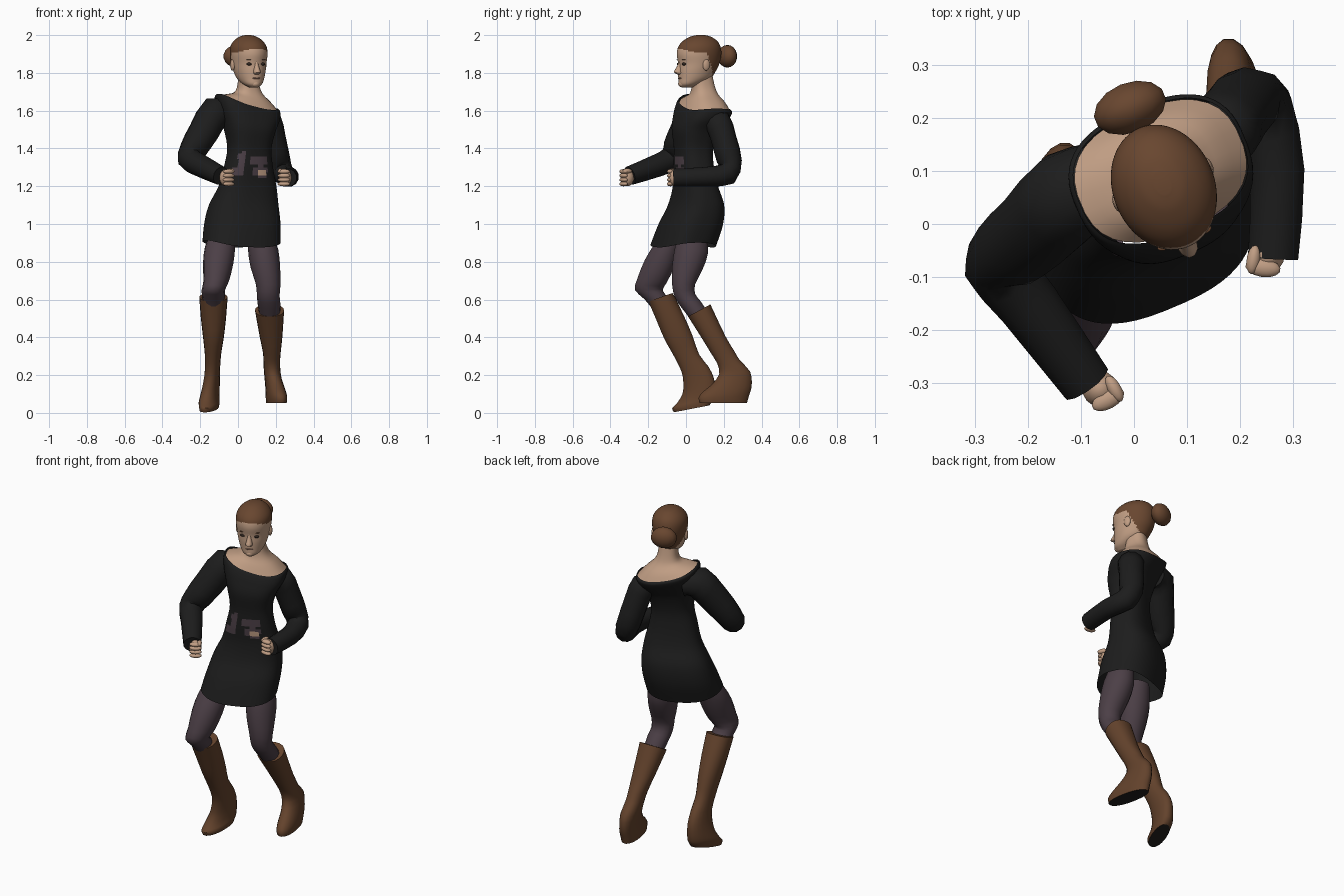
import bpy, bmesh, math
from mathutils import Vector, Matrix

old = bpy.data.objects.get("Cube")
if old:
    bpy.data.objects.remove(old, do_unlink=True)


def material(name, *rgb):
    m = bpy.data.materials.new(name)
    m.use_nodes = True
    m.diffuse_color = (*rgb, 1)
    m.node_tree.nodes["Principled BSDF"].inputs["Base Color"].default_value = (*rgb, 1)
    return m


BLACK = material("black cloth", .012, .012, .012)
TIGHTS = material("plum tights", .072, .05, .062)
LEATHER = material("brown leather", .125, .055, .025)
HAIR = material("brown hair", .14, .062, .029)
SKIN = material("skin", .53, .34, .23)
SOLE = material("dark sole", .015, .013, .012)
EYE = material("dark eye", .03, .02, .015)
LIP = material("lip", .38, .21, .15)


def finish(name, bm, mats, rule=None, angle=50):
    bmesh.ops.recalc_face_normals(bm, faces=bm.faces)
    bm.normal_update()
    for f in bm.faces:
        f.material_index = rule(f.calc_center_median(), f.normal) if rule else 0
    mesh = bpy.data.meshes.new(name)
    bm.to_mesh(mesh)
    bm.free()
    for m in mats:
        mesh.materials.append(m)
    ob = bpy.data.objects.new(name, mesh)
    bpy.context.collection.objects.link(ob)
    bpy.ops.object.select_all(action='DESELECT')
    ob.select_set(True)
    bpy.context.view_layer.objects.active = ob
    bpy.ops.object.shade_smooth_by_angle(angle=math.radians(angle))


def loft(name, rings, mats, rule=None, seg=16, sub=2, caps=(True, True), power=1):
    """Skin a smooth surface through rings given as (centre, axis, side axis, saddle)."""
    def blend(p, q, r, s, t):
        return (q * 2 + (r - p) * t + (p * 2 - q * 5 + r * 4 - s) * t * t
                + (q * 3 - p - r * 3 + s) * t ** 3) / 2

    def squarish(v):
        return math.copysign(abs(v) ** power, v)
    n = len(rings)
    fine = []
    for i in range(n - 1):
        near = [rings[min(max(k, 0), n - 1)] for k in range(i - 1, i + 3)]
        for j in range(sub):
            fine.append([blend(*(r[c] for r in near), j / sub) for c in range(4)])
    fine.append(rings[-1])
    bm = bmesh.new()
    rows = []
    turn = [math.tau * (k + .5) / seg for k in range(seg)]
    for c, a, b, d in fine:
        rows.append([bm.verts.new(c + a * squarish(math.cos(t)) + b * squarish(math.sin(t))
                                  + d * math.cos(2 * t)) for t in turn])
    for lo, hi in zip(rows, rows[1:]):
        for k in range(seg):
            m = (k + 1) % seg
            bm.faces.new((lo[k], lo[m], hi[m], hi[k]))
    for wanted, row in zip(caps, (rows[0], rows[-1])):
        if wanted:
            bm.faces.new(row)
    finish(name, bm, mats, rule)


def ball(name, frame, loc, size, mat):
    bm = bmesh.new()
    bmesh.ops.create_uvsphere(bm, u_segments=14, v_segments=9, radius=1)
    bm.transform(frame @ Matrix.Translation(loc) @ Matrix.Diagonal((*size, 1)))
    finish(name, bm, [mat])


# Dress and neckline: rows of z, centre x, y, half width, half depth, side slope, saddle
def body_rings(rows, turn):
    c, s = math.cos(turn), math.sin(turn)
    return [(Vector((x, y, z)) / 100, Vector((a * c, a * s, a * slope)) / 100,
             Vector((-b * s, b * c, 0)) / 100, Vector((0, 0, saddle)) / 100)
            for z, x, y, a, b, slope, saddle in rows]


def dress_colour(p, n):
    if n.y > -.2 or p.y > .06:
        return 0
    if .11 < p.x < .15 and 1.258 < p.z < 1.28:
        return 2
    low = 1.25 < p.z < 1.295 and (-.035 < p.x < .03 or .09 < p.x < .155)
    high = 1.295 < p.z < 1.38 and 0 < p.x < .04
    bar = 1.315 < p.z < 1.36 and .06 < p.x < .155
    stem = 1.29 < p.z < 1.32 and .095 < p.x < .135
    return 1 if low or high or bar or stem else 0


dress = [(89.2, 1.8, -1.5, 20.5, 15.3, -.03, 1.5), (100, 2.3, 2.5, 20, 15.2, 0, .5),
         (110, 3, 5.3, 18.5, 12.9, 0, 0), (120, 5, 5, 15.5, 10.2, 0, 0),
         (130, 5.5, 4, 13, 9.5, 0, 0), (140, 6, 4, 11.5, 9.5, -.03, 0),
         (150, 6, 5, 13.5, 11.5, -.1, 0), (157.5, 5.5, 8, 16.5, 13, -.19, .8),
         (162, 5, 9.7, 17.2, 13.1, -.23, 1.4), (163.5, 5, 10, 16.4, 12.1, -.24, 1.5)]
loft("dress", body_rings(dress, .4), [BLACK, TIGHTS, SKIN], dress_colour, 56, 7,
     (False, False), .77)
neck = [(162.6, 5, 10, 16.3, 12, -.24, 1.4), (166, 5.2, 10, 11.8, 9.8, -.17, .8),
        (169.2, 5.5, 9.5, 7.3, 7, -.05, .2), (174, 5.5, 9, 5.4, 5.8, 0, 0), (182, 5.5, 8, 5, 5.3, 0, 0)]
loft("neck_and_shoulders", body_rings(neck, .4), [SKIN], seg=32, sub=3, power=.8)


# Legs and boots: rows of front y, front z, back y, back z, front x, back x, half width
def leg_rings(rows):
    out = []
    for fy, fz, by, bz, fx, bx, w in rows:
        f, b = Vector((fx, fy, fz)) / 100, Vector((bx, by, bz)) / 100
        out.append(((f + b) / 2, (f - b) / 2, Vector((w, 0, 0)) / 100, Vector()))
    return out


legs = {
    "right": [(-10, 99, 0, 97, -7, -8, 6), (-16.5, 90, -3, 86, -9.5, -9.5, 8),
              (-22, 81, -6, 77, -11, -10, 8), (-26, 71, -10, 69, -12, -11, 6.8),
              (-27.2, 65, -12, 65.5, -13, -13, 6.2), (-22, 60, -11, 63, -13, -13, 6),
              (-14.5, 51, -4, 54, -13, -13, 5.2)],
    "left": [(-3, 97, 11, 95, 12, 12, 6), (-6, 88, 12, 85, 13.3, 13.3, 8),
             (-7.5, 78, 9, 76, 14.5, 14.5, 7.8), (-7.5, 68, 5, 68, 16, 16, 6.5),
             (-6, 61, 5, 63, 16, 16, 6), (-2, 55, 8, 59, 16.5, 16.5, 6),
             (5, 46, 14, 50, 17, 17, 5)]}
boots = {
    "right": [(-20, 59, -7, 63.5, -13, -13, 7.5), (-15.5, 48.5, -1.5, 52.5, -13, -13, 6.7),
              (-11.5, 39, 3.5, 41, -13, -13, 5.5), (-7, 31, 7, 31, -13.5, -13, 4.3),
              (-2.5, 22, 12, 24.5, -14, -13, 4), (-1.5, 15.5, 15, 18, -15, -13, 4.2),
              (-2, 10, 15.3, 12, -16.3, -13, 4.6), (-5, 5, 15, 9, -17.5, -13, 4.9),
              (-7.5, 2.5, 14.5, 7, -17.5, -13, 4.9), (-6.5, .3, 12.5, 4, -17.5, -13, 4.5)],
    "left": [(1, 51, 13, 57.5, 16.7, 16.7, 7.7), (8, 40, 21, 40.5, 17.5, 17.5, 6),
             (13.5, 31, 25.5, 33, 18, 17.8, 4.7), (16.5, 26, 28.5, 28, 18, 17.8, 4.4),
             (17.5, 20.5, 34, 22, 18.5, 17.8, 4.4), (13.5, 15, 35, 16, 20.5, 17.8, 4.6),
             (8.5, 11, 34.5, 12, 22, 18, 4.9), (6.5, 8, 33.5, 9, 22.7, 18, 5.1),
             (7, 5.3, 32.5, 5.3, 22.7, 18, 4.8)]}
for side in legs:
    loft(side + "_leg", leg_rings(legs[side]), [TIGHTS], seg=14)
    loft(side + "_boot", leg_rings(boots[side]), [LEATHER, SOLE],
         lambda p, n: 1 if n.z < -.75 and p.z < .12 else 0, seg=18, power=.9)


# Sleeves: rows of x, y, z, radius along the arm
def tube_rings(rows):
    pts = [Vector(r[:3]) / 100 for r in rows]
    side, out = Vector((0, 0, 1)), []
    for i, p in enumerate(pts):
        along = (pts[min(i + 1, len(pts) - 1)] - pts[max(i - 1, 0)]).normalized()
        side = (side - along * side.dot(along)).normalized()
        radius = rows[i][3] / 100
        out.append((p, side * radius, along.cross(side) * radius, Vector()))
    return out


sleeves = {
    "right": [(-5, 9, 158, 7.3), (-12, 5.5, 159, 8.8), (-18, -.5, 149, 8.2), (-23.3, -5, 140, 7.4),
              (-25.5, -8, 134.5, 6.6), (-20, -15, 131, 6), (-9, -30, 125.5, 5)],
    "left": [(13, 13, 153, 6.5), (16.3, 17, 153.5, 7.3), (18.6, 20, 145, 6.8),
             (21.3, 23, 133, 6.6), (24, 22.2, 126.5, 6), (27, 10, 125, 5.3), (26.2, -6.5, 124.5, 4.9)]}
for side, rows in sleeves.items():
    loft(side + "_sleeve", tube_rings(rows), [BLACK], seg=12)

# Fists: palm, four curled fingers and a thumb; local -y points along the knuckles
for side, spot, turn in (("right", (-.062, -.315, 1.245), .5), ("left", (.25, -.063, 1.245), -.15)):
    frame = Matrix.Translation(spot) @ Matrix.Rotation(turn, 4, 'Z')
    inward = 1 if side == "right" else -1
    ball(side + "_palm", frame, (0, .005, 0), (.034, .036, .045), SKIN)
    for k in range(4):
        ball(f"{side}_finger_{k + 1}", frame, (inward * .004, -.02, .033 - k * .022),
             (.034, .018, .0125), SKIN)
    ball(side + "_thumb", frame, (inward * .024, -.008, .036), (.013, .028, .013), SKIN)

# Head, turned toward its left: rows of z, front, back, half width in its own frame
head = Matrix.Translation((.056, .07, 0)) @ Matrix.Rotation(.385, 4, 'Z')
rot = head.to_3x3()


def head_rings(rows):
    return [(head @ Vector((0, -(f + b) / 200, z / 100)), rot @ Vector((0, (b - f) / 200, 0)),
             rot @ Vector((w / 100, 0, 0)), Vector()) for z, f, b, w in rows]


def hair_rule(p, n):
    q = head.inverted() @ p
    hairline = 1.928 - 2.5 * q.x ** 2
    return 1 if q.z > hairline or (q.z > 1.765 and q.y > (1.915 - q.z) * .45) else 0


skull = [(172.2, 9.8, 4.5, 2), (174, 11.4, 0, 4.8), (177, 11.5, -6, 6.9), (181, 11.6, -9, 8.2),
         (185, 11.5, -11, 9), (190, 12.2, -12, 9.6), (194, 11.3, -11.5, 9.2), (197, 8.7, -9.7, 7.3),
         (199.2, 4.7, -6.3, 4.3), (200, 1.5, -3, 1.5)]
loft("head", head_rings(skull), [SKIN, HAIR], hair_rule, 64, 6)
nose = [(186.5, 11.6, 9, .8), (184, 12.3, 9, 1.2), (181.5, 13.9, 9, 1.7), (180.2, 14.3, 9, 2),
        (179.2, 12.3, 9, 1.5)]
loft("nose", head_rings(nose), [SKIN], seg=10)
ball("mouth", head, (0, -.112, 1.772), (.022, .006, .005), LIP)
ball("chin", head, (0, -.098, 1.742), (.024, .02, .018), SKIN)
for side, s in (("right", -1), ("left", 1)):
    ball(side + "_eye", head, (s * .036, -.102, 1.847), (.017, .009, .008), EYE)
    ball(side + "_brow", head, (s * .037, -.104, 1.87), (.018, .008, .002), HAIR)
    ball(side + "_ear", head, (s * .09, .004, 1.842), (.011, .02, .031), SKIN)
ball("hair_bun", head, (-.003, .162, 1.888), (.072, .048, .06), HAIR)
